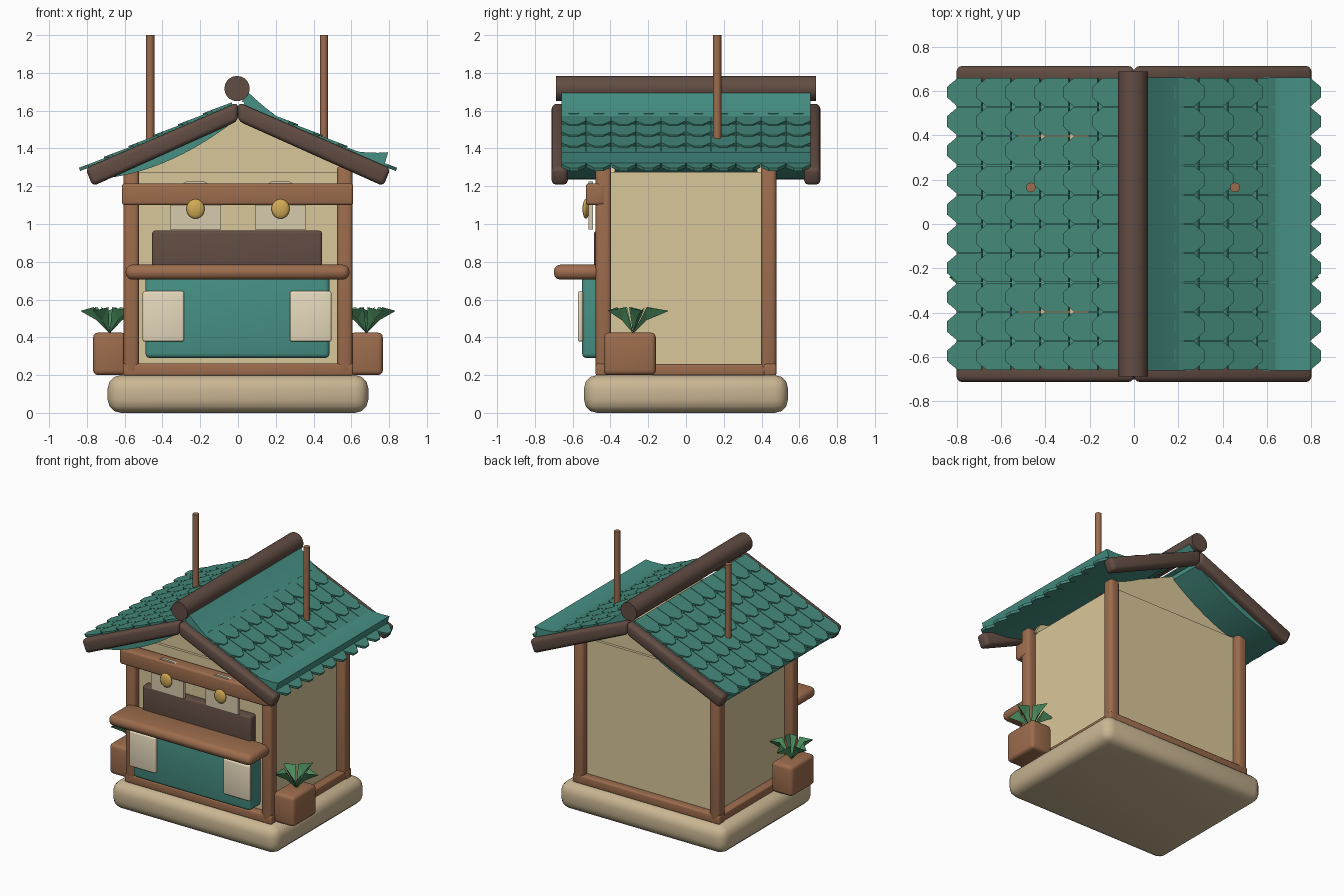
import bpy, bmesh, math
from mathutils import Matrix, Vector

if "Cube" in bpy.data.objects:
    bpy.data.objects.remove(bpy.data.objects["Cube"])


def mat(name, r, g, b):
    m = bpy.data.materials.new(name)
    m.diffuse_color = [(c / 255) ** 2.2 for c in (r, g, b)] + [1]
    m.use_nodes = True
    m.node_tree.nodes["Principled BSDF"].inputs["Base Color"].default_value = m.diffuse_color
    return m


WOOD = mat("wood", 155, 108, 78)
DARK = mat("dark_wood", 98, 78, 69)
TEAL = mat("teal", 72, 143, 131)
TILE = mat("tile_teal", 70, 136, 122)
WALL = mat("plaster", 217, 198, 153)
STONE = mat("stone", 200, 180, 145)
PAPER = mat("paper", 230, 217, 187)
CLOTH = mat("cloth", 214, 201, 171)
GOLD = mat("gold", 208, 168, 85)
LEAF = mat("leaf", 80, 145, 98)


def finish(name, bm, material, angle=40):
    bmesh.ops.recalc_face_normals(bm, faces=bm.faces)
    me = bpy.data.meshes.new(name)
    for f in bm.faces:
        f.smooth = True
    bm.to_mesh(me)
    bm.free()
    me.set_sharp_from_angle(angle=math.radians(angle))
    me.materials.append(material)
    ob = bpy.data.objects.new(name, me)
    bpy.context.collection.objects.link(ob)
    return ob


def round_edges(bm, width, segs=3):
    if width:
        bmesh.ops.bevel(bm, geom=bm.edges[:], offset=width, segments=segs,
                        profile=0.5, affect='EDGES', clamp_overlap=True)


def box(name, x, y, z, material, bevel=0.0):
    """Box from (min, max) ranges with rounded edges."""
    bm = bmesh.new()
    bmesh.ops.create_cube(bm, size=1)
    for v in bm.verts:
        v.co = Vector([(a + b) / 2 + c * (b - a) for c, (a, b) in zip(v.co, (x, y, z))])
    round_edges(bm, bevel)
    return finish(name, bm, material)


def prism(name, pts, y0, y1, material, bevel=0.0):
    """Front-view (x, z) outline extruded along y."""
    bm = bmesh.new()
    f = bm.faces.new([bm.verts.new((x, y0, z)) for x, z in pts])
    r = bmesh.ops.extrude_face_region(bm, geom=[f])
    for v in r["geom"]:
        if isinstance(v, bmesh.types.BMVert):
            v.co.y = y1
    round_edges(bm, bevel)
    return finish(name, bm, material)


def rod(name, radius, length, matrix, material, sides=16):
    bm = bmesh.new()
    bmesh.ops.create_cone(bm, cap_ends=True, segments=sides, radius1=radius,
                          radius2=radius, depth=length, matrix=matrix)
    return finish(name, bm, material)


# base, walls and gables
box("stone_base", (-.69, .69), (-.54, .54), (0, .2), STONE, .07)
box("walls", (-.54, .54), (-.425, .425), (.22, 1.275), WALL)
for label, y in (("front", -.39), ("back", .39)):
    prism(label + "_gable", [(-.56, 1.27), (.56, 1.27), (.52, 1.34), (0, 1.57), (-.52, 1.34)],
          y - .015, y + .015, WALL)

# timber frame
for sx in (-1, 1):
    for sy in (-1, 1):
        x, y = sx * .565, sy * .437
        box("corner_post", (x - .041, x + .041), (y - .041, y + .041), (.2, 1.31), WOOD, .022)
for s in (-1, 1):
    box("sill_long", (-.61, .61), (s * .445 - .033, s * .445 + .033), (.195, .262), WOOD, .012)
    box("sill_side", (s * .57 - .033, s * .57 + .033), (-.46, .46), (.195, .258), WOOD, .012)
box("front_beam", (-.615, .61), (-.53, -.43), (1.1, 1.215), WOOD, .015)

# serving front
box("serving_window", (-.455, .445), (-.487, -.41), (.72, .965), DARK, .016)
box("counter", (-.595, .59), (-.7, -.44), (.705, .785), WOOD, .036)
box("front_panel", (-.49, .485), (-.55, -.41), (.29, .75), TEAL, .025)
for x in (-.395, .385):
    box("paper_sign", (x - .11, x + .11), (-.573, -.545), (.377, .645), PAPER, .012)

# hanging cloths and lanterns
for s in (-1, 1):
    x = s * .225
    prism("cloth", [(x - .135, .97), (x + .135, .97), (x + .135, 1.17),
                    (x + .05, 1.224), (x - .05, 1.224), (x - .135, 1.17)], -.515, -.492, CLOTH)
    bm = bmesh.new()
    bmesh.ops.create_uvsphere(bm, u_segments=16, v_segments=10, radius=1,
                              matrix=Matrix.Translation((x, -.53, 1.08))
                              @ Matrix.Diagonal((.048, .018, .052, 1)))
    finish("lantern", bm, GOLD)


# curved roof slabs, the right one riding higher than the left
def slab(name, a, b, sag, thick=.05, n=14):
    top = []
    for i in range(n + 1):
        t = i / n
        top.append((a[0] + (b[0] - a[0]) * t,
                    a[1] + (b[1] - a[1]) * t - 4 * sag * t * (1 - t)))
    under = [(x - math.copysign(.018, b[0]), z - thick) for x, z in reversed(top)]
    prism(name, top + under, -.66, .66, TEAL)


slab("roof_slab_left", (-.03, 1.60), (-.80, 1.285), .07)
slab("roof_slab_right", (.04, 1.71), (.795, 1.38), .1, .06)

# roof tiles with clipped eave corners, in overlapping tilted rows
ROWS, COLS, PITCH = 6, 10, .132
slope = math.atan(.44)
for s in (-1, 1):
    bm = bmesh.new()
    for r in range(ROWS):
        d = .92 - r * .143
        ex, ez = d * math.cos(slope), 1.668 - d * math.sin(slope)
        tilt = slope - math.radians(3)
        for c in range(COLS):
            y, w = -.66 + PITCH * (c + .5), PITCH / 2 - .002
            # distance back up the slope from the eave tip, and y
            outline = [(0, -.024), (0, .024), (.05, w), (.165, w), (.165, -w), (.05, -w)]
            rings = []
            for h in (0, -.018):
                rings.append([bm.verts.new((s * (ex - u * math.cos(tilt) + h * math.sin(tilt)),
                                            y + v,
                                            ez + u * math.sin(tilt) + h * math.cos(tilt)))
                              for u, v in outline])
            bm.faces.new(rings[0])
            bm.faces.new(rings[1][::-1])
            for i in range(6):
                j = (i + 1) % 6
                bm.faces.new((rings[0][i], rings[1][i], rings[1][j], rings[0][j]))
    finish("roof_tiles_" + ("left" if s < 0 else "right"), bm, TILE, 20)

# bargeboards and ridge
for s in (-1, 1):
    for ya, yb in ((-.712, -.625), (.625, .712)):
        prism("bargeboard", [(0, 1.645), (s * .808, 1.295), (s * .77, 1.2), (0, 1.545)],
              ya, yb, DARK, .025)
rod("ridge_pole", .067, 1.375, Matrix.Translation((-.005, 0, 1.717))
    @ Matrix.Rotation(math.pi / 2, 4, 'X'), DARK, 20)

# tall hanging poles
for x in (-.465, .455):
    rod("hanging_pole", .022, .64, Matrix.Translation((x, .165, 1.68)), WOOD, 12)

# side planters with folded leaves
for s in (-1, 1):
    x = s * .68
    box("planter", (x - .087, x + .087), (-.435, -.16), (.2, .425), WOOD, .025)
    bm = bmesh.new()
    for k in range(5):
        a = math.radians(72 * k + 15)
        length = .16 if k != 1 else .19

        def leaf_point(along, side, z):
            return bm.verts.new((s * (.68 + along * math.cos(a) - side * math.sin(a)),
                                 -.28 + along * math.sin(a) + side * math.cos(a), z))

        base, tip = leaf_point(0, 0, .42), leaf_point(length, 0, .54)
        rib = leaf_point(.07, 0, .49)
        for w in (-.042, .042):
            edge = leaf_point(.075, w, .56)
            bm.faces.new((base, rib, edge))
            bm.faces.new((rib, tip, edge))
    finish("plant", bm, LEAF, 10)
